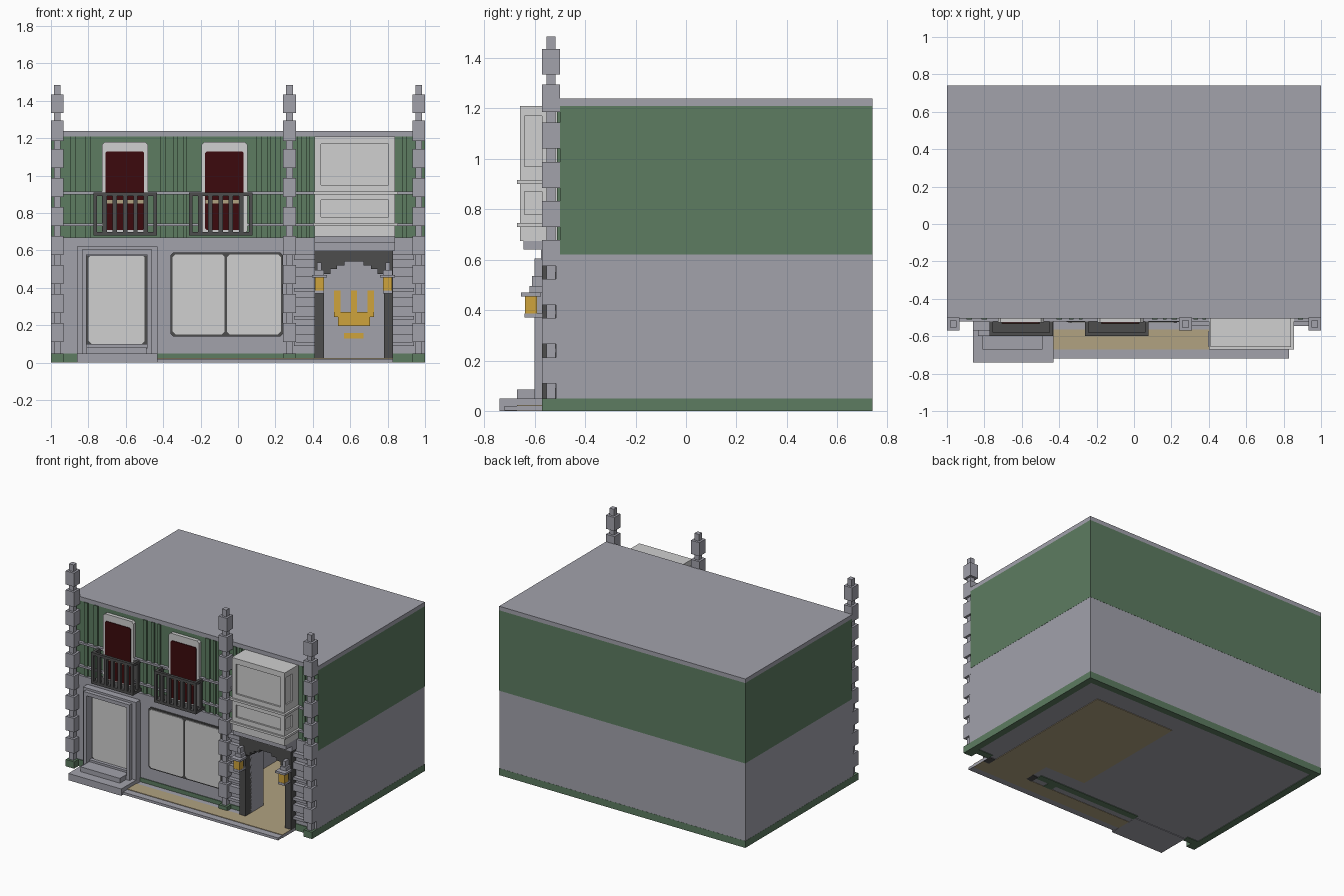
import bpy, bmesh
from mathutils import Matrix, Vector

cube = bpy.data.objects.get("Cube")
if cube:
    bpy.data.objects.remove(cube, do_unlink=True)


def material(name, rgb):
    m = bpy.data.materials.new(name)
    m.use_nodes = True
    m.diffuse_color = (*rgb, 1)
    m.node_tree.nodes["Principled BSDF"].inputs["Base Color"].default_value = (*rgb, 1)
    return m


GRAY = material("stone gray", (0.36, 0.36, 0.41))
GREEN = material("sand green", (0.11, 0.20, 0.12))
WHITE = material("off white", (0.63, 0.63, 0.63))
DARK = material("dark gray", (0.075, 0.075, 0.075))
RED = material("dark red", (0.045, 0.003, 0.004))
GOLD = material("gold", (0.62, 0.37, 0.045))
TAN = material("tan", (0.44, 0.36, 0.22))


def finish(name, bm, mat):
    bmesh.ops.recalc_face_normals(bm, faces=bm.faces)
    mesh = bpy.data.meshes.new(name)
    bm.to_mesh(mesh)
    bm.free()
    mesh.materials.append(mat)
    ob = bpy.data.objects.new(name, mesh)
    bpy.context.collection.objects.link(ob)
    return ob


def boxes(name, mat, items):
    """Each item is (x0, x1, y0, y1, z0, z1)."""
    bm = bmesh.new()
    for x0, x1, y0, y1, z0, z1 in items:
        mid = Vector((x0 + x1, y0 + y1, z0 + z1)) / 2
        size = Matrix.Diagonal((x1 - x0, y1 - y0, z1 - z0, 1))
        bmesh.ops.create_cube(bm, size=1, matrix=Matrix.Translation(mid) @ size)
    return finish(name, bm, mat)


def prism(name, mat, outline, y0, y1):
    """Extrude an x/z outline between two depths."""
    bm = bmesh.new()
    face = bm.faces.new([bm.verts.new((x, y0, z)) for x, z in outline])
    ext = bmesh.ops.extrude_face_region(bm, geom=[face])
    verts = [v for v in ext["geom"] if isinstance(v, bmesh.types.BMVert)]
    bmesh.ops.translate(bm, vec=(0, y1 - y0, 0), verts=verts)
    return finish(name, bm, mat)


def plate(name, mat, x0, x1, z0, z1, y0, y1, c=0.015):
    """Upright panel with clipped corners."""
    prism(name, mat, [(x0 + c, z0), (x1 - c, z0), (x1, z0 + c), (x1, z1 - c),
                      (x1 - c, z1), (x0 + c, z1), (x0, z1 - c), (x0, z0 + c)], y0, y1)


def frame(x0, x1, y0, y1, z0, z1, w):
    """Four bars around a rectangle facing the front."""
    return [(x0, x0 + w, y0, y1, z0, z1), (x1 - w, x1, y0, y1, z0, z1),
            (x0 + w, x1 - w, y0, y1, z0, z0 + w), (x0 + w, x1 - w, y0, y1, z1 - w, z1)]


# Main shell: hollow room behind the entrance
B = 0.74
boxes("ground_floor_walls", GRAY, [
    (-0.999, 0.13, -0.515, B - 0.001, 0.004, 0.62),
    (0.78, 0.999, -0.515, B - 0.001, 0.004, 0.62),
    (0.13, 0.78, 0.55, B - 0.001, 0.004, 0.62),
    (0.13, 0.46, -0.515, -0.36, 0.004, 0.62),
    (0.13, 0.78, -0.515, 0.55, 0.60, 0.619)])
boxes("plinth", GREEN, [
    (-1, -0.95, -0.52, B, 0, 0.05), (0.95, 1, -0.52, B, 0, 0.05),
    (-0.95, 0.95, B - 0.05, B, 0, 0.05),
    (-0.95, -0.86, -0.52, -0.47, 0, 0.05), (-0.43, 0.41, -0.52, -0.47, 0, 0.05),
    (0.83, 0.95, -0.52, -0.47, 0, 0.05)])
boxes("upper_walls", GREEN, [(-1, 1, -0.5, B, 0.62, 1.21)])
boxes("roof_slab", GRAY, [(-1, 1, -0.505, B, 1.21, 1.24)])
boxes("front_cornice", GRAY, [(-0.96, 0.96, -0.52, -0.49, 0.6, 0.67)])

# Pavement, steps and floor
boxes("pavement", GRAY, [(-0.86, 0.83, -0.72, -0.5, 0.002, 0.02)])
boxes("tan_floor", TAN, [(-0.43, 0.83, -0.67, -0.565, 0, 0.024),
                         (0.46, 0.78, -0.565, -0.36, 0, 0.024),
                         (0.13, 0.78, -0.36, 0.55, 0, 0.024)])
boxes("shop_steps", GRAY, [(-0.86, -0.43, -0.74, -0.5, 0, 0.05),
                           (-0.81, -0.49, -0.67, -0.5, 0.05, 0.085)])

# Stacked block pillars
for name, cx in (("left", 0.966), ("middle", 0.275), ("right", -0.966)):
    w = 0.034
    blocks = [(0.11 + 0.155 * i, 0.213 + 0.155 * i) for i in range(7)]
    blocks += [(1.185, 1.295), (1.335, 1.435)]
    boxes(name + "_pillar_blocks", GRAY,
          [(cx - w, cx + w, -0.57, -0.5, a, b) for a, b in blocks])
    boxes(name + "_pillar_core", GRAY,
          [(cx - 0.018, cx + 0.018, -0.553, -0.517, 0.05, 1.485)])
    boxes(name + "_pillar_foot", GREEN, [(cx - w, cx + w, -0.57, -0.5, 0, 0.05)])

# Battens and rails on the upper front
battens = [(-0.88, 0.03), (-0.8, 0.03), (-0.40, 0.03), (-0.335, 0.025), (-0.285, 0.02),
           (0.11, 0.03), (0.165, 0.02), (0.215, 0.03), (0.33, 0.025), (0.375, 0.02),
           (0.89, 0.025)]
boxes("wall_battens", GREEN,
      [(x - w / 2, x + w / 2, -0.511, -0.49, 0.67, 1.21) for x, w in battens])
boxes("wall_rails", GRAY, [(-0.95, 0.95, -0.522, -0.49, z, z + 0.015)
                           for z in (0.73, 0.9)])

# Upper windows with balconies
for name, cx in (("right", -0.605), ("middle", -0.0725)):
    plate(name + "_upper_window_frame", WHITE, cx - 0.123, cx + 0.123, 0.69, 1.18, -0.526, -0.49)
    plate(name + "_upper_window_pane", RED, cx - 0.103, cx + 0.103, 0.71, 1.13, -0.531, -0.52, 0.008)
    boxes(name + "_window_bar", TAN, [(cx - 0.1, cx + 0.1, -0.535, -0.53, 0.85, 0.87)])
    bx = cx + (0.002 if cx < -0.3 else -0.02)
    h = 0.17
    rail = [(bx - h, bx + h, -0.6, -0.5, 0.68, 0.70),
            (bx - h, bx + h, -0.6, -0.58, 0.89, 0.91)]
    for s in (-1, 1):
        e = bx + s * (h - 0.01)
        rail += [(e - 0.01, e + 0.01, -0.6, -0.5, 0.89, 0.91)]
        rail += [(e - 0.01, e + 0.01, y, y + 0.02, 0.7, 0.89) for y in (-0.6, -0.54)]
    rail += [(bx + o - 0.012, bx + o + 0.012, -0.6, -0.58, 0.7, 0.89)
             for o in (-0.11, -0.055, 0, 0.055, 0.11)]
    boxes(name + "_balcony", DARK, rail)

# Shop doorway
boxes("shop_door_surround", GRAY,
      frame(-0.86, -0.43, -0.57, -0.5, 0.05, 0.62, 0.05)
      + frame(-0.835, -0.46, -0.6, -0.5, 0.05, 0.605, 0.026))
plate("shop_door_frame", DARK, -0.812, -0.485, 0.085, 0.59, -0.54, -0.5)
plate("shop_door_pane", WHITE, -0.798, -0.5, 0.1, 0.578, -0.546, -0.53)

# Wide shop window
plate("shop_window_frame", DARK, -0.36, 0.24, 0.14, 0.59, -0.524, -0.5)
for name, x0, x1 in (("right", -0.349, -0.071), ("left", -0.059, 0.229)):
    plate(name + "_shop_window_pane", WHITE, x0, x1, 0.151, 0.579, -0.53, -0.52)

# Entrance: dark posts, stepped arch and stone courses
boxes("entrance_posts", DARK, [(0.41, 0.46, -0.57, -0.5, 0.0, 0.46),
                               (0.78, 0.83, -0.57, -0.5, 0.0, 0.46)])
cx = 0.62
steps = [(0.16, 0.455), (0.16, 0.475), (0.125, 0.475), (0.125, 0.5), (0.09, 0.5),
         (0.09, 0.52), (0.05, 0.52), (0.05, 0.54)]
arch = [(cx - 0.21, 0.6), (cx - 0.21, 0.455)]
arch += [(cx - a, z) for a, z in steps] + [(cx + a, z) for a, z in reversed(steps)]
arch += [(cx + 0.21, 0.455), (cx + 0.21, 0.6)]
prism("entrance_arch", DARK, arch, -0.57, -0.5)
boxes("stone_courses", GRAY, [(x0, x1, -0.545, -0.5, z, z + h)
                              for x0, x1 in ((0.3, 0.41), (0.83, 0.94))
                              for z, h in ((0.09, 0.02), (0.15, 0.05), (0.23, 0.02),
                                           (0.30, 0.05), (0.38, 0.02), (0.46, 0.05),
                                           (0.55, 0.03))])

# Gold ornament on the back wall of the room
boxes("gold_wall_ornament", GOLD,
      [(cx + o - 0.017, cx + o + 0.017, 0.542, 0.551, 0.25, 0.385) for o in (-0.09, 0, 0.09)]
      + [(cx - 0.107, cx + 0.107, 0.541, 0.551, 0.245, 0.27),
         (cx - 0.085, cx + 0.085, 0.54, 0.551, 0.195, 0.25),
         (cx - 0.052, cx + 0.052, 0.542, 0.551, 0.13, 0.16)])

# Lanterns on the posts
for name, lx in (("right", 0.435), ("left", 0.8)):
    boxes(name + "_lantern_glass", GOLD, [(lx - 0.024, lx + 0.024, -0.638, -0.59, 0.385, 0.458)])
    boxes(name + "_lantern_metal", GRAY, [
        (lx - 0.04, lx + 0.04, -0.655, -0.575, 0.455, 0.47),
        (lx - 0.025, lx + 0.025, -0.64, -0.57, 0.37, 0.387),
        (lx - 0.025, lx + 0.025, -0.62, -0.57, 0.47, 0.495),
        (lx - 0.012, lx + 0.012, -0.61, -0.56, 0.495, 0.535)])

# Bay window over the entrance
boxes("bay_base", GRAY, [(0.41, 0.84, -0.575, -0.5, 0.6, 0.64),
                         (0.41, 0.84, -0.645, -0.5, 0.64, 0.675)])
boxes("bay_body", WHITE, [(0.42, 0.83, -0.645, -0.5, 0.675, 1.2)])
bay = [(0.4, 0.855, -0.67, -0.5, z, z + 0.016) for z in (0.73, 0.9)]
bay += frame(0.41, 0.84, -0.658, -0.64, 0.915, 1.21, 0.035)
bay += frame(0.41, 0.84, -0.658, -0.64, 0.745, 0.905, 0.035)
bay += [(0.41, 0.84, -0.658, -0.5, 0.675, 0.73), (0.41, 0.84, -0.658, -0.5, 1.17, 1.21)]
for x in (0.41, 0.83):
    bay += [(x, x + 0.01, -0.658, -0.64, 0.73, 1.17), (x, x + 0.01, -0.57, -0.5, 0.73, 1.17),
            (x, x + 0.01, -0.64, -0.57, 0.87, 0.97), (x, x + 0.01, -0.64, -0.57, 0.73, 0.78)]
boxes("bay_trim", WHITE, bay)
